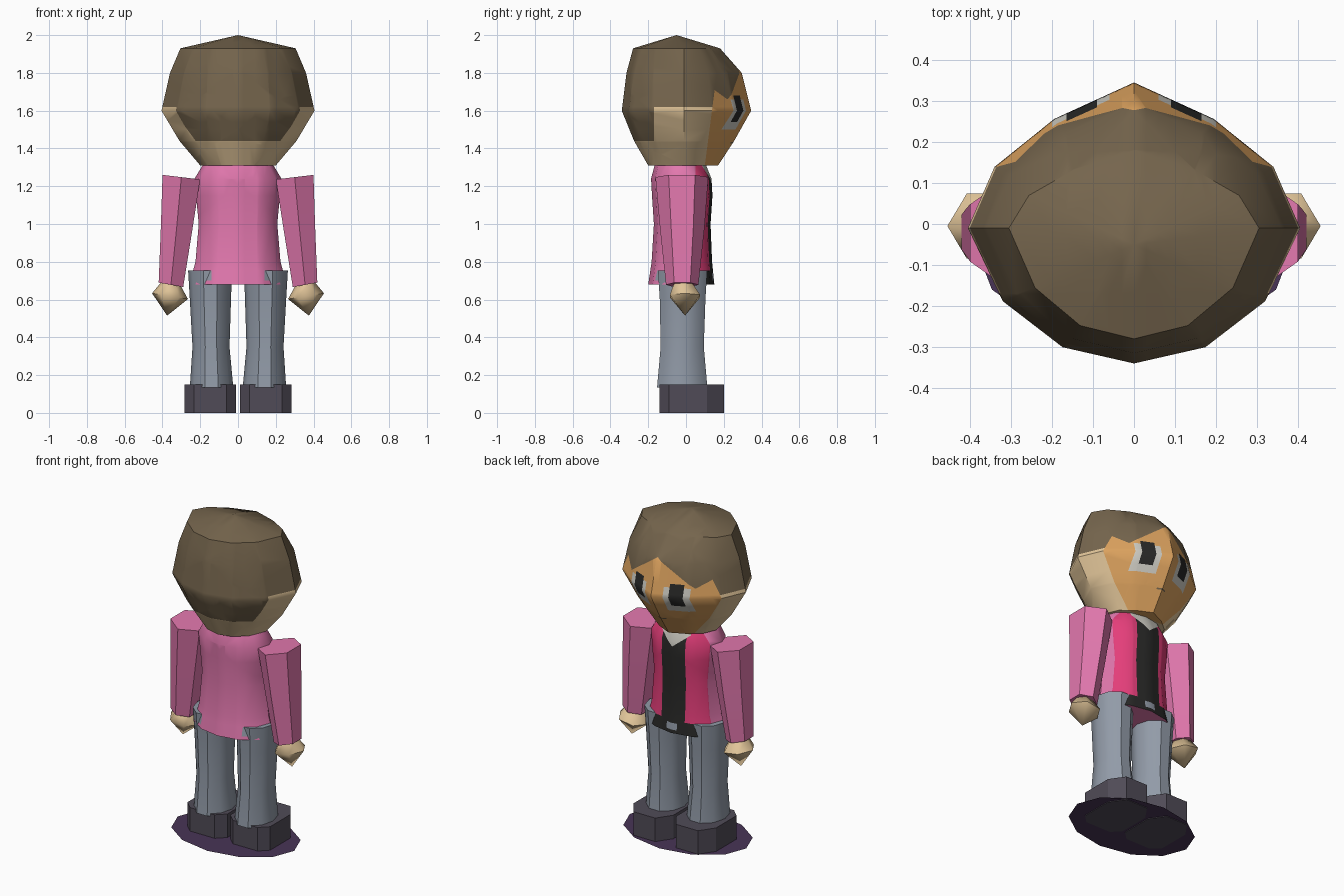
import bpy, bmesh, math
from mathutils import Vector

if "Cube" in bpy.data.objects:
    bpy.data.objects.remove(bpy.data.objects["Cube"])


def lin(c):
    c /= 255
    return c / 12.92 if c <= 0.04045 else ((c + 0.055) / 1.055) ** 2.4


def material(name, r, g, b):
    m = bpy.data.materials.new(name)
    m.diffuse_color = (lin(r), lin(g), lin(b), 1)
    m.use_nodes = True
    m.node_tree.nodes["Principled BSDF"].inputs["Base Color"].default_value = m.diffuse_color
    return m


PINK = material("pink", 226, 120, 174)
MAGENTA = material("magenta", 228, 62, 122)
BLACK = material("black", 40, 40, 39)
DENIM = material("grey_blue", 146, 155, 168)
SHOE = material("dark_grey", 80, 75, 87)
PURPLE = material("dark_purple", 72, 52, 86)
HAIR = material("brown", 117, 101, 77)
SKIN = material("tan", 224, 196, 152)
FACE = material("orange", 220, 162, 94)
WHITE = material("off_white", 205, 203, 194)


def oval(cx, cy, z, rx, ry, n=12, phase=0.0, tilt=0.0):
    """Ring of n points; tilt raises z along x."""
    pts = []
    for i in range(n):
        a = phase + 2 * math.pi * i / n
        dx = rx * math.cos(a)
        pts.append((cx + dx, cy + ry * math.sin(a), z + tilt * dx))
    return pts


def loft(name, rings, mats, rule=None, cuts=(), smooth=40):
    """Skin a stack of rings (a one-point ring is a tip), cut it, colour it."""
    bm = bmesh.new()
    rows = [[bm.verts.new(p) for p in r] for r in rings]
    for a, b in zip(rows, rows[1:]):
        n = max(len(a), len(b))
        for i in range(n):
            j = (i + 1) % n
            if len(b) == 1:
                bm.faces.new((a[i], a[j], b[0]))
            elif len(a) == 1:
                bm.faces.new((a[0], b[j], b[i]))
            else:
                bm.faces.new((a[i], a[j], b[j], b[i]))
    if len(rows[0]) > 2:
        bm.faces.new(rows[0][::-1])
    if len(rows) > 1 and len(rows[-1]) > 2:
        bm.faces.new(rows[-1])
    for co, no in cuts:
        bmesh.ops.bisect_plane(bm, geom=bm.verts[:] + bm.edges[:] + bm.faces[:],
                               dist=1e-5, plane_co=co, plane_no=no)
    bmesh.ops.recalc_face_normals(bm, faces=bm.faces[:])
    if rule:
        for f in bm.faces:
            f.material_index = mats.index(rule(f.calc_center_median()))
    me = bpy.data.meshes.new(name)
    bm.to_mesh(me)
    bm.free()
    for m in mats:
        me.materials.append(m)
    ob = bpy.data.objects.new(name, me)
    bpy.context.collection.objects.link(ob)
    bpy.context.view_layer.objects.active = ob
    ob.select_set(True)
    bpy.ops.object.shade_smooth_by_angle(angle=math.radians(smooth))
    ob.select_set(False)
    return ob


def level(*zs):
    return [((0, 0, z), (0, 0, 1)) for z in zs]


def sides(*xs):
    return [((s * x, 0, 0), (1, 0, 0)) for x in xs for s in (-1, 1)]


def slopes(x, z, k):
    """Mirrored planes z = z0 + k * (|x| - x0)."""
    return [((s * x, 0, z), (-s * k, 0, 1)) for s in (-1, 1)]


# Head: twelve-sided outline with a pointed front
HALF = [(0, -1), (.43, -.88), (.79, -.54), (1, 0), (.84, .42), (.48, .75), (0, 1)]
OUTLINE = HALF + [(-x, y) for x, y in HALF[-2:0:-1]]


def head_ring(z, rx, back, front):
    return [(x * rx, -.01 + y * (front if y > 0 else back), z) for x, y in OUTLINE]


def head_colour(c):
    x, y, z = abs(c.x), c.y, c.z
    if y > .14 + .13 * (z - 1.62):
        if z > max(1.82 - .73 * x, 1.66 + .7 * (x - .22)):
            return HAIR
        if .09 < x < .165 and 1.54 < z < 1.68:
            return BLACK
        if .06 < x < .2 and 1.5 < z < 1.66:
            return WHITE
        if x < .03 and 1.425 < z < 1.433:
            return HAIR
        return FACE
    if z > 1.62 or (y < -.17 and z > 1.44):
        return HAIR
    return SKIN


loft("head",
     [head_ring(1.31, .2, .19, .18), head_ring(1.44, .31, .265, .265),
      head_ring(1.6, .405, .33, .355), head_ring(1.8, .36, .305, .305),
      head_ring(1.93, .305, .27, .19), [(0, -.05, 2.0)]],
     [HAIR, SKIN, FACE, BLACK, WHITE], head_colour,
     level(1.62, 1.44, 1.54, 1.68, 1.5, 1.66, 1.425, 1.433)
     + sides(.09, .165, .06, .2, .03)
     + slopes(0.0, 1.82, -.73) + slopes(.22, 1.66, .7)
     + [((0, -.17, 0), (0, 1, 0)), ((0, .14, 1.62), (0, 1, -.13))])


# Jacket body with open front, shirt, collar and belt
def torso_colour(c):
    x, y, z = abs(c.x), c.y, c.z
    if z < .6801:
        return PINK
    if y < .05:
        return DENIM if x > .14 and .7 < z < .755 else PINK
    if z < .755:
        return DENIM if x < .035 and .7 < z < .74 else BLACK
    if z > 1.21 + .8 * x and x < .1:
        return WHITE
    return BLACK if x < .08 else MAGENTA


loft("torso",
     [oval(0, -.025, .68, .258, .175), oval(0, -.022, .8, .225, .16),
      oval(0, -.02, 1.0, .208, .15), oval(0, -.02, 1.15, .222, .16),
      oval(0, -.025, 1.24, .23, .16), oval(0, -.03, 1.315, .185, .135)],
     [PINK, MAGENTA, BLACK, WHITE, DENIM], torso_colour,
     level(.7, .74, .755) + sides(.035, .08, .1, .14) + slopes(0.0, 1.21, .8)
     + [((0, .05, 0), (0, 1, 0))])

# Limbs, mirrored left and right
for s, side in ((-1, "left"), (1, "right")):
    hexa = math.pi / 6
    loft(side + "_arm",
         [oval(s * .355, -.02, .678, .075, .086, 6, hexa, s * .18),
          oval(s * .325, -.02, .98, .096, .118, 6, hexa, s * .14),
          oval(s * .3, -.022, 1.248, .115, .14, 6, hexa, s * .12)], [PINK])
    loft(side + "_hand",
         [[(s * .375, -.005, .515)],
          oval(s * .36, -.005, .618, .095, .092, 6, 0, s * .16),
          oval(s * .355, -.015, .685, .05, .055, 6, 0, s * .18)], [SKIN], smooth=60)
    loft(side + "_leg",
         [oval(s * .14, -.02, .135, .115, .14, 10),
          oval(s * .143, -.02, .35, .098, .12, 10),
          oval(s * .146, -.018, .6, .109, .127, 10),
          oval(s * .148, -.018, .755, .116, .137, 10)], [DENIM])
    shoe = [(-.137, -.09), (-.085, -.14), (.085, -.14), (.137, -.09),
            (.137, .11), (.075, .2), (-.075, .2), (-.137, .11)]
    loft(side + "_shoe",
         [[(s * .147 + x, y, z) for x, y in shoe] for z in (0, .15)],
         [SHOE], smooth=20)

# Flat base disc under the shoes
loft("base_disc", [oval(0, -.02, .004, .4, .28)], [PURPLE])
